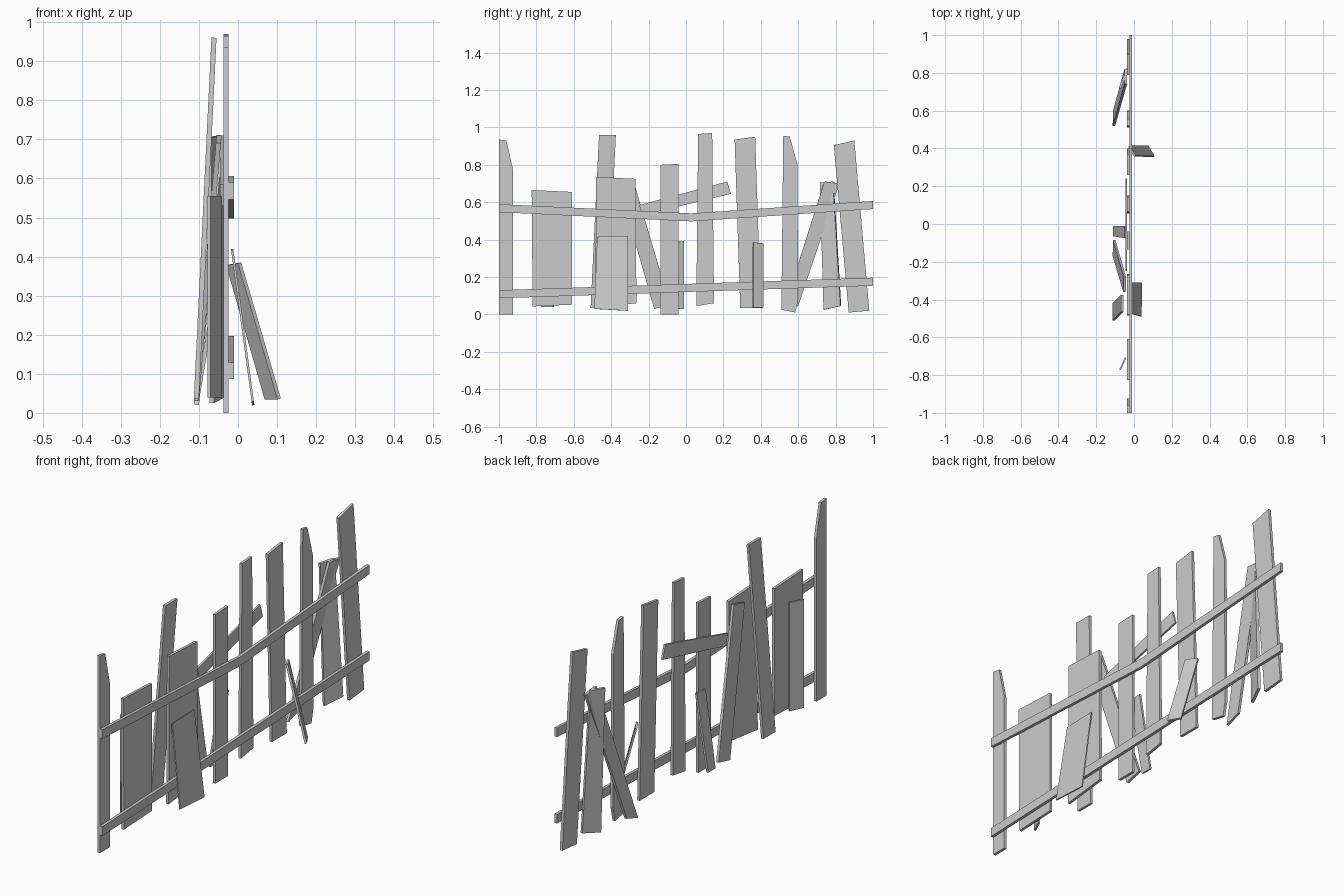
import bpy
import bmesh
from mathutils import Vector

cube = bpy.data.objects.get("Cube")
if cube:
    bpy.data.objects.remove(cube, do_unlink=True)

# Weathered grey timber
wood = bpy.data.materials.new("weathered_grey")
wood.use_nodes = True
wood.diffuse_color = (0.6, 0.6, 0.6, 1)
wood.node_tree.nodes["Principled BSDF"].inputs["Base Color"].default_value = wood.diffuse_color


def board(name, outline, foot=-0.024, head=None, turn=0.0, thickness=0.013):
    """Extrude a (y, z) outline; its x runs from foot to head, turned about its upright axis."""
    head = foot if head is None else head
    ys = [y for y, z in outline]
    zs = [z for y, z in outline]
    middle = (min(ys) + max(ys)) / 2
    low, height = min(zs), max(zs) - min(zs)
    bm = bmesh.new()
    corners = []
    for y, z in outline:
        x = foot + (head - foot) * (z - low) / height + turn * (y - middle)
        corners.append(bm.verts.new((x, y, z)))
    face = bm.faces.new(corners)
    face.normal_update()
    inward = Vector(face.normal) * -thickness
    result = bmesh.ops.extrude_face_region(bm, geom=[face], use_keep_orig=True)
    moved = [item for item in result["geom"] if isinstance(item, bmesh.types.BMVert)]
    bmesh.ops.translate(bm, verts=moved, vec=inward)
    bmesh.ops.recalc_face_normals(bm, faces=bm.faces)
    mesh = bpy.data.meshes.new(name)
    bm.to_mesh(mesh)
    bm.free()
    mesh.materials.append(wood)
    obj = bpy.data.objects.new(name, mesh)
    bpy.context.collection.objects.link(obj)
    return obj


def rail(name, centre_line, width=0.043):
    """Horizontal rail following a bent centre line."""
    lower = [(y, z - width / 2) for y, z in centre_line]
    upper = [(y, z + width / 2) for y, z in reversed(centre_line)]
    return board(name, lower + upper, foot=-0.01, thickness=0.014)


# Rails
rail("upper_rail", [(-1, .568), (.03, .519), (1, .585)])
rail("lower_rail", [(-1, .108), (1, .175)])

# Upright pickets fixed to the rails
board("end_picket", [(-1, 0), (-.925, 0), (-.925, .775), (-.96, .93), (-1, .935)])
board("wide_picket_outer", [(-.82, .043), (-.61, .052), (-.61, .655), (-.825, .665)])
board("wide_picket_inner", [(-.485, .035), (-.265, .06), (-.27, .725), (-.48, .735)])
board("short_picket", [(-.135, 0), (-.04, 0), (-.04, .805), (-.135, .8)])
board("tall_picket", [(.055, .045), (.15, .06), (.14, .97), (.065, .965)])
board("broad_picket", [(.29, .035), (.4, .035), (.37, .95), (.26, .935)])
board("chipped_picket", [(.51, .025), (.585, .01), (.6, .08), (.595, .805), (.555, .95), (.52, .955)])
board("tilted_picket", [(.87, .01), (.98, .02), (.9, .93), (.79, .905)])

# Loose boards behind the fence
board("turned_back_board", [(-.775, .04), (-.71, .04), (-.71, .555), (-.775, .555)],
      foot=-.056, turn=.45, thickness=.008)
board("tall_leaning_board", [(-.51, .035), (-.42, .035), (-.375, .96), (-.465, .96)],
      foot=-.1, head=-.055)
board("leaning_brace_inner", [(-.17, .03), (-.085, .05), (-.28, .71), (-.36, .69)],
      foot=-.1, head=-.042)
board("short_leaning_board", [(-.065, .03), (-.01, .03), (-.01, .39), (-.075, .385)],
      foot=-.1, head=-.04, thickness=.01)
board("slipped_cross_board", [(-.235, .53), (.24, .645), (.22, .71), (-.25, .585)],
      foot=-.037, thickness=.009)
board("leaning_brace_outer", [(.52, .02), (.6, .045), (.82, .7), (.74, .71)],
      foot=-.1, head=-.037)
board("turned_picket", [(.735, .025), (.825, .045), (.785, .71), (.715, .705)],
      foot=-.047, turn=.4)

# Loose boards propped on the front side
board("propped_wide_board", [(-.49, .03), (-.31, .02), (-.31, .42), (-.475, .415)],
      foot=.042, head=-.012, thickness=.006)
board("propped_narrow_board", [(.36, .037), (.415, .037), (.415, .38), (.362, .385)],
      foot=.093, head=-.007, turn=-.6, thickness=.01)
